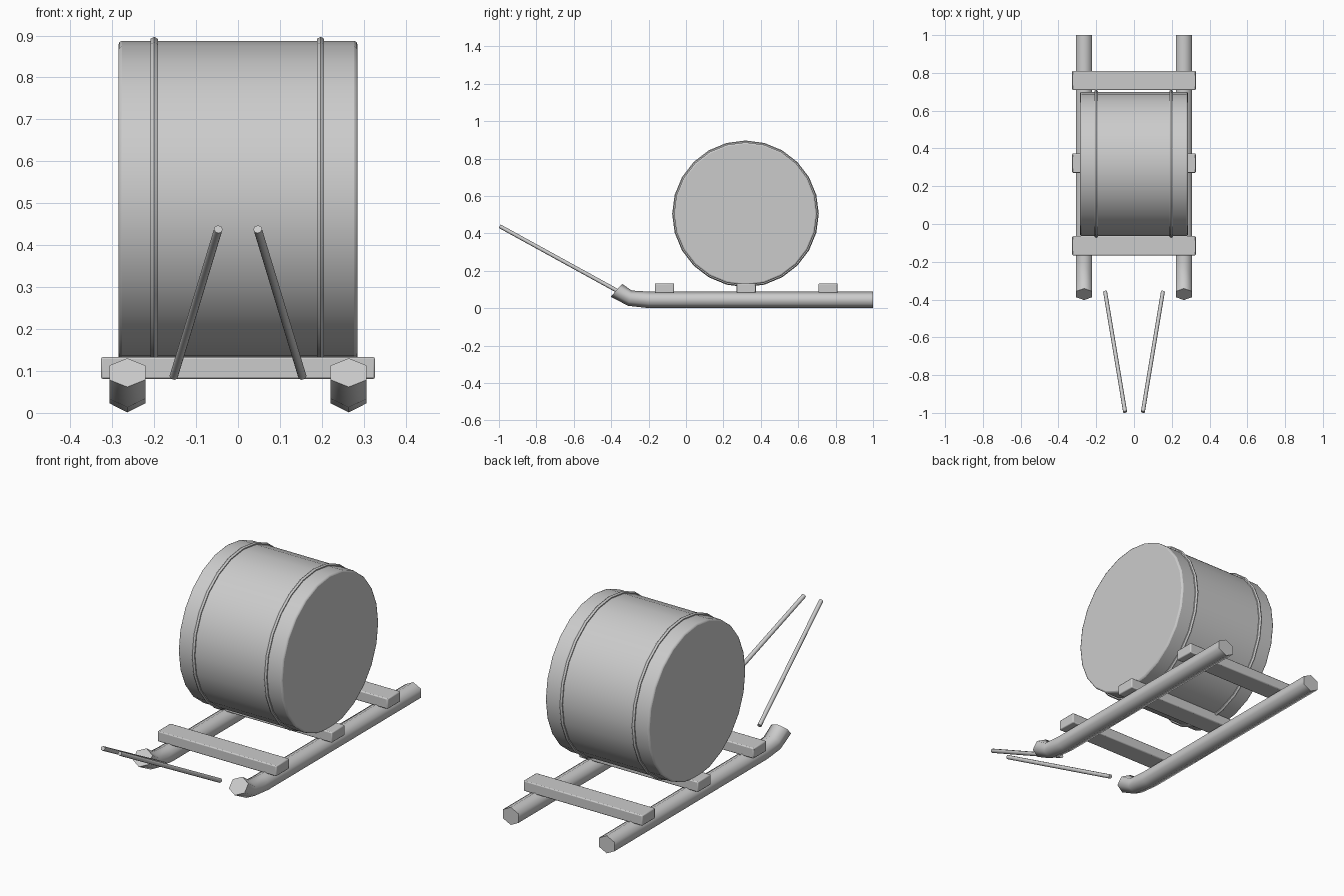
import bpy, bmesh, math
from mathutils import Vector

if "Cube" in bpy.data.objects:
    bpy.data.objects.remove(bpy.data.objects["Cube"])


def finish(ob, name, angle=50):
    ob.name = name
    bpy.ops.object.select_all(action='DESELECT')
    ob.select_set(True)
    bpy.context.view_layer.objects.active = ob
    bpy.ops.object.shade_smooth_by_angle(angle=math.radians(angle))
    return ob


def bevel(ob, width, segments):
    m = ob.modifiers.new("edge_bevel", 'BEVEL')
    m.width, m.segments = width, segments
    m.limit_method, m.angle_limit = 'ANGLE', math.radians(50)


def rod(name, a, b, radius, sides):
    a, b = Vector(a), Vector(b)
    bpy.ops.mesh.primitive_cylinder_add(vertices=sides, radius=radius,
                                        depth=(b - a).length, location=(a + b) / 2)
    ob = bpy.context.object
    ob.rotation_euler = (b - a).to_track_quat('Z', 'Y').to_euler()
    return finish(ob, name)


def runner(name, x):
    # hexagonal tube swept along y with an upturned nose: y, z, tilt, half height
    path = [(1.0, .045, 0, .044), (-.2, .045, 0, .044),
            (-.30, .054, 14, .042), (-.372, .096, 42, .046)]
    bm = bmesh.new()
    rings = []
    for y, z, tilt, h in path:
        t = math.radians(tilt)
        ring = []
        for i in range(6):
            a = math.tau * i / 6
            v = h * math.cos(a)
            ring.append(bm.verts.new((x + .0495 * math.sin(a),
                                      y + v * math.sin(t), z + v * math.cos(t))))
        rings.append(ring)
    for r, s in zip(rings, rings[1:]):
        for i in range(6):
            j = (i + 1) % 6
            bm.faces.new((r[i], r[j], s[j], s[i]))
    bm.faces.new(rings[0])
    bm.faces.new(rings[-1])
    bmesh.ops.recalc_face_normals(bm, faces=bm.faces)
    me = bpy.data.meshes.new(name)
    bm.to_mesh(me)
    bm.free()
    ob = bpy.data.objects.new(name, me)
    bpy.context.collection.objects.link(ob)
    finish(ob, name, 65)


# barrel lying across the sled
CY, CZ = .318, .505
barrel = rod("barrel", (-.285, CY, CZ), (.285, CY, CZ), .382, 24)
bevel(barrel, .008, 2)

# hoops around the barrel
for side, x in (("left", -.2), ("right", .197)):
    bpy.ops.mesh.primitive_torus_add(major_segments=24, minor_segments=6,
                                     major_radius=.382, minor_radius=.01,
                                     location=(x, CY, CZ),
                                     rotation=barrel.rotation_euler)
    finish(bpy.context.object, "hoop_" + side)

# cross planks
for name, y in (("front", -.115), ("middle", .322), ("rear", .76)):
    bpy.ops.mesh.primitive_cube_add(size=1, location=(0, y, .107))
    ob = bpy.context.object
    ob.scale = (.654, .102, .052)
    bpy.ops.object.transform_apply(location=False, rotation=False, scale=True)
    finish(ob, "plank_" + name)
    bevel(ob, .005, 2)

# runners and pulling poles on both sides
for side, s in (("left", -1), ("right", 1)):
    runner("runner_" + side, s * .264)
    rod("pull_pole_" + side, (s * .153, -.358, .088), (s * .047, -.995, .438), .0105, 8)
